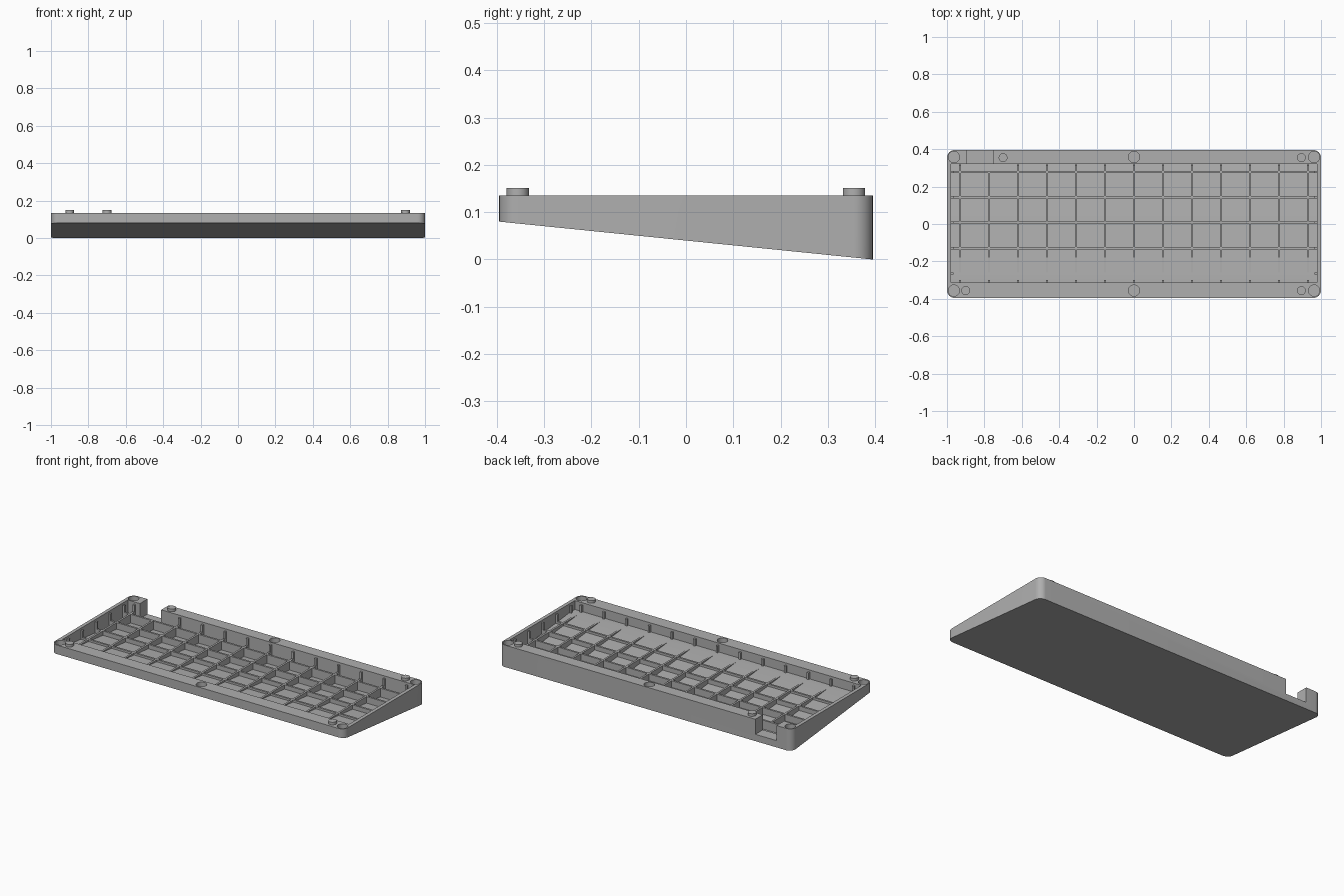
import bpy, bmesh, math

if "Cube" in bpy.data.objects:
    bpy.data.objects.remove(bpy.data.objects["Cube"])

W, D, TOP = 1.0, 0.395, 0.135          # half width, half depth, rim height
RIB_TOP = 0.08                          # height of the floor grid
BACK, FRONT, SIDE = 0.322, -0.313, 0.978  # inner wall faces
PITCH, T = 0.155, 0.012                 # rib spacing and thickness


def under(y):
    """Height of the sloping underside."""
    return 0.08 * (D - y) / (2 * D)


def floor(y):
    """Height of the sloping inner floor."""
    return min(under(y) + 0.014, RIB_TOP)


grey = bpy.data.materials.new("case grey")
grey.diffuse_color = (0.43, 0.43, 0.43, 1)
grey.use_nodes = True
grey.node_tree.nodes["Principled BSDF"].inputs["Base Color"].default_value = grey.diffuse_color


def prism(name, ring, bottom, top, keep=True):
    """Vertical prism over an xy outline; bottom(y) gives the lower height."""
    bm = bmesh.new()
    low = [bm.verts.new((x, y, bottom(y))) for x, y in ring]
    high = [bm.verts.new((x, y, top)) for x, y in ring]
    n = len(ring)
    bm.faces.new(low[::-1])
    bm.faces.new(high)
    for i in range(n):
        j = (i + 1) % n
        bm.faces.new((low[i], low[j], high[j], high[i]))
    me = bpy.data.meshes.new(name)
    bm.to_mesh(me)
    bm.free()
    ob = bpy.data.objects.new(name, me)
    bpy.context.collection.objects.link(ob)
    if keep:
        me.materials.append(grey)
    return ob


def rect(x0, x1, y0, y1):
    return [(x0, y0), (x1, y0), (x1, y1), (x0, y1)]


def circle(cx, cy, r, n=32):
    return [(cx + r * math.cos(2 * math.pi * i / n),
             cy + r * math.sin(2 * math.pi * i / n)) for i in range(n)]


def smooth(ob):
    bpy.ops.object.select_all(action='DESELECT')
    ob.select_set(True)
    bpy.context.view_layer.objects.active = ob
    bpy.ops.object.shade_smooth_by_angle(angle=math.radians(30))


def cut(ob, cutter):
    mod = ob.modifiers.new("cut", 'BOOLEAN')
    mod.operation, mod.solver, mod.object = 'DIFFERENCE', 'EXACT', cutter
    bpy.context.view_layer.objects.active = ob
    bpy.ops.object.modifier_apply(modifier=mod.name)
    bpy.data.objects.remove(cutter)


# Wedge-shaped case with rounded corners
R = 0.04
outline = []
for k, (sx, sy) in enumerate([(1, 1), (-1, 1), (-1, -1), (1, -1)]):
    for i in range(11):
        a = math.pi / 2 * (k + i / 10)
        outline.append((sx * (W - R) + R * math.cos(a), sy * (D - R) + R * math.sin(a)))
case = prism("case_shell", outline, under, TOP)

# Inner tray: flat at the front, sloping down to the back
MID = -0.26
tray = [(-SIDE, FRONT), (SIDE, FRONT), (SIDE, MID), (SIDE, BACK), (-SIDE, BACK), (-SIDE, MID)]
bm = bmesh.new()
low = [bm.verts.new((x, y, floor(y) if y > MID else floor(MID))) for x, y in tray]
high = [bm.verts.new((x, y, 0.2)) for x, y in tray]
bm.faces.new((low[0], low[5], low[2], low[1]))
bm.faces.new((low[5], low[4], low[3], low[2]))
bm.faces.new(high)
for i in range(6):
    j = (i + 1) % 6
    bm.faces.new((low[i], low[j], high[j], high[i]))
me = bpy.data.meshes.new("tray_cutter")
bm.to_mesh(me)
bm.free()
cutter = bpy.data.objects.new("tray_cutter", me)
bpy.context.collection.objects.link(cutter)
cut(case, cutter)

# Cable notch in the back wall
cut(case, prism("notch_cutter", rect(-0.895, -0.75, 0.31, 0.42), lambda y: 0.042, 0.2, False))

# Screw holes in the rim
for x in (-0.963, 0, 0.963):
    for y in (-0.356, 0.358):
        cut(case, prism("hole_cutter", circle(x, y, 0.03), lambda y: TOP - 0.03, 0.2, False))
smooth(case)

# Locating pegs on the rim
for x, y in [(-0.7, 0.355), (0.895, 0.355), (-0.9, -0.356), (0.895, -0.356)]:
    smooth(prism("locating_peg", circle(x, y, 0.0235), lambda y: TOP - 0.005, 0.151))

# Floor grid and the matching fins on the walls
sink = lambda y: floor(y) - 0.006
fin_foot = lambda y: RIB_TOP - 0.004
FIN, FIN_TOP = 0.013, 0.122
for i in range(-6, 7):
    x = i * PITCH
    in_notch = i == -5
    end = 0.278 if in_notch else BACK + 0.003
    prism("long_rib", rect(x - T / 2, x + T / 2, MID, end), sink, RIB_TOP)
    prism("front_wall_fin", rect(x - T / 2, x + T / 2, FRONT - 0.003, FRONT + FIN), fin_foot, FIN_TOP)
    if not in_notch:
        prism("back_wall_fin", rect(x - T / 2, x + T / 2, BACK - FIN, BACK + 0.003), sink, FIN_TOP)
for y in (0.278, 0.143, 0.008, -0.13):
    prism("cross_rib", rect(-SIDE - 0.003, SIDE + 0.003, y - T / 2, y + T / 2), sink, RIB_TOP)
for y in (0.278, 0.143, 0.008, -0.13, -0.265):
    for s in (-1, 1):
        a, b = sorted((s * (SIDE + 0.003), s * (SIDE - FIN)))
        prism("side_wall_fin", rect(a, b, y - T / 2, y + T / 2), fin_foot, FIN_TOP)
